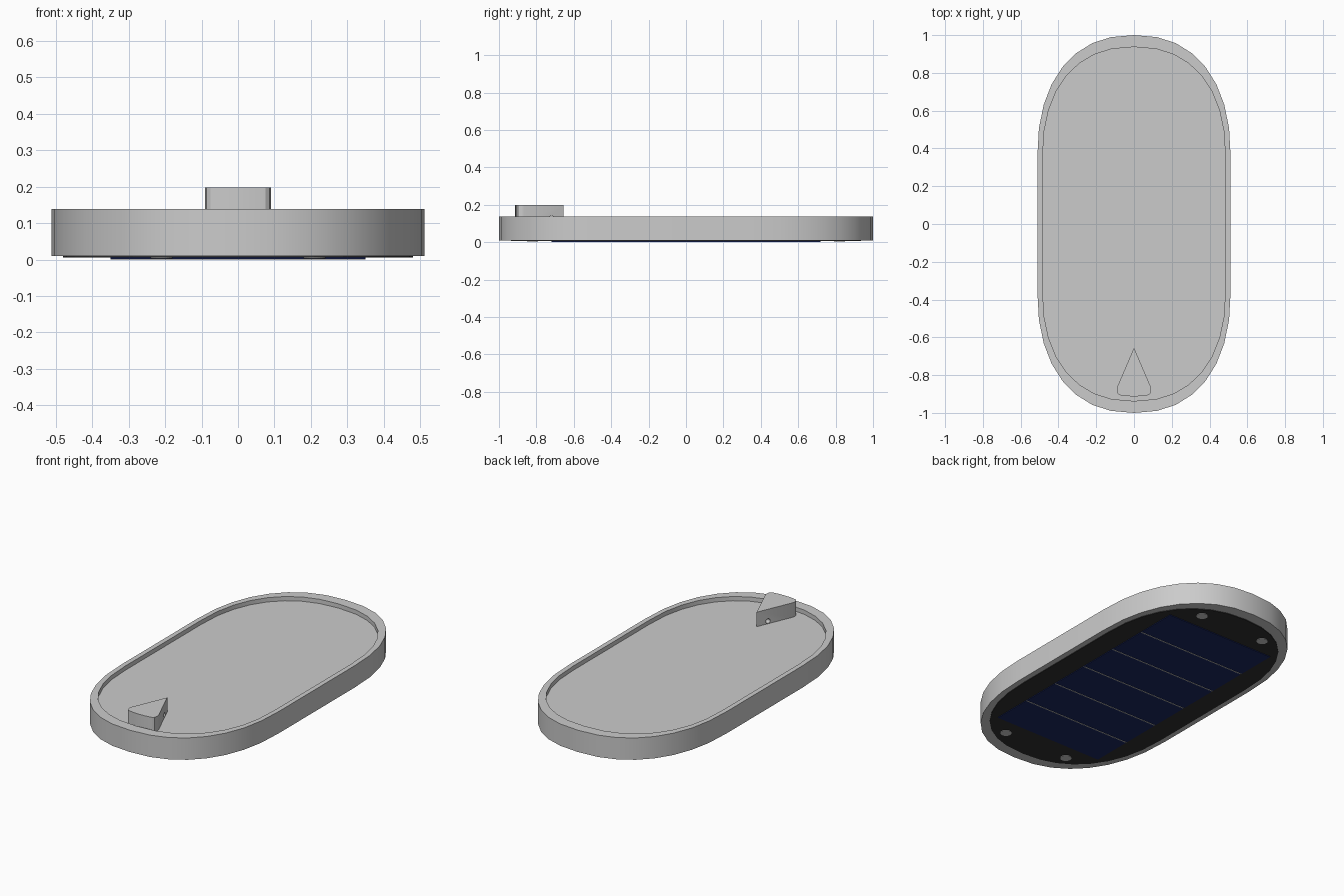
import bpy, bmesh, math

if "Cube" in bpy.data.objects:
    bpy.data.objects.remove(bpy.data.objects["Cube"])


def material(name, rgb):
    m = bpy.data.materials.new(name)
    m.diffuse_color = (*rgb, 1)
    m.use_nodes = True
    m.node_tree.nodes["Principled BSDF"].inputs["Base Color"].default_value = m.diffuse_color
    return m


def outline(half_w, half_l, straight=0.35, seg=8, power=2.3):
    """Long rounded outline: straight sides with superelliptic ends."""
    pts = []
    for end in (1, -1):
        for i in range(2 * seg + 1):
            a = math.pi * i / (2 * seg)
            c, s = math.cos(a), math.sin(a)
            x = math.copysign(abs(c) ** (2 / power), c) if abs(c) > 1e-6 else 0
            y = abs(s) ** (2 / power) if abs(s) > 1e-6 else 0
            pts.append((end * half_w * x, end * (straight + (half_l - straight) * y)))
    return pts


def loft(name, rings, mat=None):
    """Join a stack of (outline, z) rings and cap both ends."""
    bm = bmesh.new()
    loops = [[bm.verts.new((x, y, z)) for x, y in pts] for pts, z in rings]
    for lo, hi in zip(loops, loops[1:]):
        n = len(lo)
        for i in range(n):
            j = (i + 1) % n
            bm.faces.new((lo[i], lo[j], hi[j], hi[i]))
    bm.faces.new(loops[0][::-1])
    bm.faces.new(loops[-1])
    bmesh.ops.recalc_face_normals(bm, faces=bm.faces)
    mesh = bpy.data.meshes.new(name)
    bm.to_mesh(mesh)
    bm.free()
    ob = bpy.data.objects.new(name, mesh)
    bpy.context.collection.objects.link(ob)
    if mat:
        mesh.materials.append(mat)
    return ob


def smooth(ob):
    bpy.ops.object.select_all(action='DESELECT')
    ob.select_set(True)
    bpy.context.view_layer.objects.active = ob
    bpy.ops.object.shade_smooth_by_angle(angle=math.radians(30))


def rect(x0, x1, y0, y1):
    return [(x0, y0), (x1, y0), (x1, y1), (x0, y1)]


def circle(cx, cy, r, n=24):
    return [(cx + r * math.cos(2 * math.pi * i / n),
             cy + r * math.sin(2 * math.pi * i / n)) for i in range(n)]


black = material("black_plastic", (0.03, 0.03, 0.03))
blue = material("solar_blue", (0.01, 0.02, 0.12))

# Housing: shallow tray with a raised rim
outer, inner = outline(0.512, 1.0), outline(0.484, 0.937)
smooth(loft("tray_housing", [(outer, 0.01), (outer, 0.138), (inner, 0.138), (inner, 0.113)]))

# Underside backing plate
loft("back_plate", [(outline(0.48, 0.935), 0.006), (outline(0.48, 0.935), 0.012)], black)

# Solar cells with thin conductor strips between them
loft("solar_panel", [(rect(-0.35, 0.35, -0.72, 0.72), 0.002),
                     (rect(-0.35, 0.35, -0.72, 0.72), 0.008)], blue)
for i in range(1, 6):
    y = -0.72 + 1.44 * i / 6
    strip = rect(-0.35, 0.35, y - 0.003, y + 0.003)
    loft(f"conductor_strip_{i}", [(strip, 0.0), (strip, 0.004)])

# Screw heads at the four corners
for sx in (-1, 1):
    for sy in (-1, 1):
        disc = circle(sx * 0.21, sy * 0.82, 0.03)
        loft("screw_head", [(disc, 0.003), (disc, 0.008)])

# Wedge-shaped hanging tab, rounded at its wide end
half = [(0.09, -0.865), (0.091, -0.88), (0.087, -0.897), (0.076, -0.906), (0.04, -0.911)]
wedge = [(0, -0.655)] + [(-x, y) for x, y in half] + [(0, -0.913)] + half[::-1]
tab = loft("hanging_tab", [(wedge, 0.11), (wedge, 0.198)])

# Cross hole through the tab near its tip
bpy.ops.mesh.primitive_cylinder_add(vertices=20, radius=0.013, depth=0.4,
                                    location=(0, -0.72, 0.129),
                                    rotation=(0, math.pi / 2, 0))
cutter = bpy.context.object
cutter.name = "tab_hole_cutter"
cutter.hide_render = True
cutter.display_type = 'WIRE'
mod = tab.modifiers.new("hole", 'BOOLEAN')
mod.operation = 'DIFFERENCE'
mod.solver = 'EXACT'
mod.object = cutter
bpy.context.view_layer.objects.active = tab
bpy.ops.object.modifier_apply(modifier=mod.name)
bpy.data.objects.remove(cutter)
smooth(tab)
